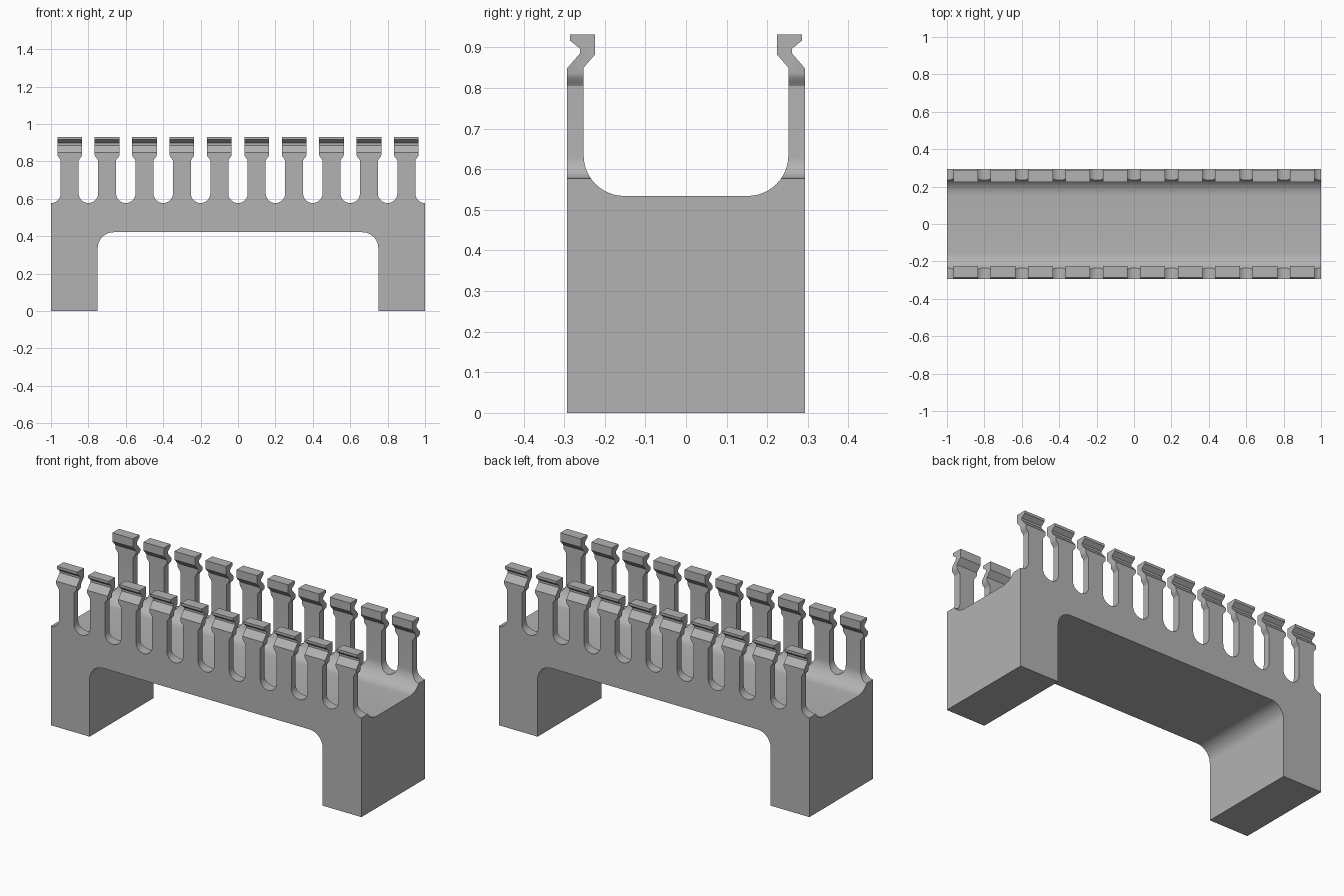
import bpy, bmesh
from math import sin, cos, pi, radians
from mathutils import Vector

cube = bpy.data.objects.get("Cube")
if cube:
    bpy.data.objects.remove(cube, do_unlink=True)

# Plain grey plastic
grey = bpy.data.materials.new("grey plastic")
grey.use_nodes = True
grey.diffuse_color = (0.45, 0.45, 0.45, 1)
grey.node_tree.nodes["Principled BSDF"].inputs["Base Color"].default_value = grey.diffuse_color


def arc(cx, cz, r, start, end, steps=12):
    """Points on a circular arc, angles in degrees."""
    angles = [radians(start + (end - start) * i / steps) for i in range(steps + 1)]
    return [(cx + r * cos(a), cz + r * sin(a)) for a in angles]


def mirrored(half):
    """Close a profile by mirroring its positive half."""
    return half + [(-u, z) for u, z in reversed(half)]


def prism(name, profiles, place, depth):
    """Extrude closed profiles by depth; place maps (u, z) to 3D."""
    bm = bmesh.new()
    for pts in profiles:
        face = bm.faces.new([bm.verts.new(place(u, z)) for u, z in pts])
        ext = bmesh.ops.extrude_face_region(bm, geom=[face])
        verts = [g for g in ext["geom"] if isinstance(g, bmesh.types.BMVert)]
        bmesh.ops.translate(bm, verts=verts, vec=depth)
    bmesh.ops.recalc_face_normals(bm, faces=bm.faces)
    mesh = bpy.data.meshes.new(name)
    bm.to_mesh(mesh)
    bm.free()
    mesh.materials.append(grey)
    obj = bpy.data.objects.new(name, mesh)
    bpy.context.collection.objects.link(obj)
    return obj


# Trough with hooked walls, extruded along its length
wall = [(0.293, 0), (0.293, 0.848), (0.261, 0.885), (0.261, 0.897),
        (0.285, 0.916), (0.285, 0.931), (0.224, 0.931), (0.224, 0.882),
        (0.252, 0.85)]
trough = mirrored(wall + arc(0.152, 0.634, 0.1, 0, -90))
duct = prism("cable_duct", [trough], lambda u, z: Vector((-1, u, z)), (2, 0, 0))

# Round-bottomed slots that leave ten fingers with wider heads on each wall
shoulder = [(0.034, 1.0), (0.034, 0.835), (0.037, 0.825), (0.046, 0.815), (0.052, 0.805)]
slot = mirrored(shoulder + arc(0, 0.629, 0.052, 0, -84))
slots = [[(u + (i - 5) * 0.2, z) for u, z in slot] for i in range(11)]

# Arched opening between the two legs
arch = mirrored([(0.75, -0.1)] + arc(0.665, 0.336, 0.085, 0, 90))

cutter = prism("opening_cutter", slots + [arch], lambda u, z: Vector((u, -0.5, z)), (0, 1, 0))
cutter.hide_render = True

cut = duct.modifiers.new("openings", "BOOLEAN")
cut.operation = "DIFFERENCE"
cut.solver = "EXACT"
cut.object = cutter

bpy.ops.object.select_all(action="DESELECT")
duct.select_set(True)
bpy.context.view_layer.objects.active = duct
bpy.ops.object.modifier_apply(modifier=cut.name)
bpy.data.objects.remove(cutter, do_unlink=True)
bpy.ops.object.shade_smooth_by_angle(angle=radians(30))
